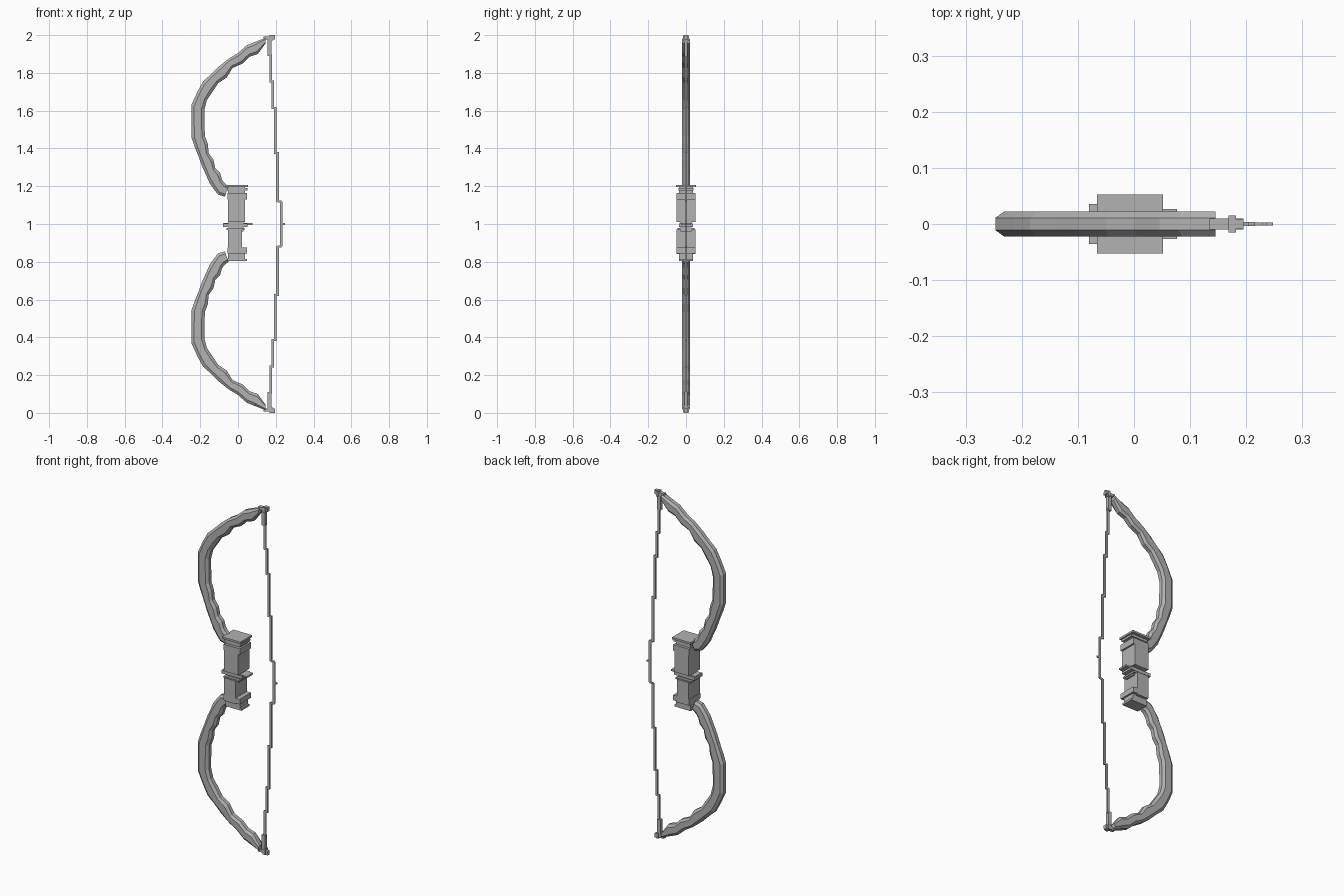
import bpy
import bmesh
from mathutils import Vector

cube = bpy.data.objects.get("Cube")
if cube:
    bpy.data.objects.remove(cube, do_unlink=True)

grey = bpy.data.materials.new("plain grey")
grey.use_nodes = True
COLOUR = (0.45, 0.45, 0.45, 1)
grey.diffuse_color = COLOUR
grey.node_tree.nodes["Principled BSDF"].inputs["Base Color"].default_value = COLOUR


def finish(name, bm):
    bmesh.ops.recalc_face_normals(bm, faces=bm.faces)
    mesh = bpy.data.meshes.new(name)
    bm.to_mesh(mesh)
    bm.free()
    mesh.materials.append(grey)
    obj = bpy.data.objects.new(name, mesh)
    bpy.context.collection.objects.link(obj)
    return obj


def box(name, x0, x1, z0, z1, half_y):
    bm = bmesh.new()
    bmesh.ops.create_cube(bm, size=1)
    for v in bm.verts:
        v.co = ((x0 + x1) / 2 + v.co.x * (x1 - x0), v.co.y * 2 * half_y,
                (z0 + z1) / 2 + v.co.z * (z1 - z0))
    return finish(name, bm)


def both_ends(name, x0, x1, z0, z1, half_y):
    box("upper_" + name, x0, x1, z0, z1, half_y)
    box("lower_" + name, x0, x1, 2 - z1, 2 - z0, half_y)


# Limb outline: outer edge point and inner edge point at each station
OUTER = [(-.07, 1.145), (-.105, 1.155), (-.125, 1.18), (-.15, 1.215), (-.165, 1.25), (-.19, 1.305),
         (-.21, 1.36), (-.23, 1.41), (-.247, 1.46), (-.247, 1.54), (-.247, 1.63),
         (-.215, 1.7), (-.185, 1.755), (-.14, 1.795), (-.10, 1.835),
         (-.05, 1.875), (0, 1.905), (.045, 1.945), (.08, 1.96), (.145, 1.985)]
INNER = [(-.05, 1.2), (-.07, 1.215), (-.085, 1.235), (-.095, 1.27), (-.12, 1.295), (-.13, 1.34),
         (-.155, 1.375), (-.16, 1.425), (-.175, 1.465), (-.178, 1.54), (-.178, 1.605),
         (-.165, 1.655), (-.135, 1.70), (-.105, 1.745), (-.06, 1.775),
         (-.03, 1.825), (.025, 1.85), (.06, 1.885), (.105, 1.90), (.145, 1.955)]


def limb(name, flip):
    bm = bmesh.new()
    rings = []
    for (ox, oz), (ix, iz) in zip(OUTER, INNER):
        a, b = Vector((ox, 0, oz)), Vector((ix, 0, iz))
        ring = []
        # Chamfered eight-sided section
        for t, y in ((0, -.011), (.22, -.022), (.78, -.022), (1, -.011),
                     (1, .011), (.78, .022), (.22, .022), (0, .011)):
            p = a.lerp(b, t)
            p.y = y
            if flip:
                p.z = 2 - p.z
            ring.append(bm.verts.new(p))
        rings.append(ring)
    for r, s in zip(rings, rings[1:]):
        for i in range(8):
            j = (i + 1) % 8
            bm.faces.new((r[i], r[j], s[j], s[i]))
    bm.faces.new(rings[0])
    bm.faces.new(rings[-1])
    finish(name, bm)


limb("upper_limb", False)
limb("lower_limb", True)

# Grip blocks and collars
box("upper_grip", -.053, .037, 1.01, 1.16, .051)
box("upper_grip_collar", -.055, .047, 1.13, 1.165, .051)
box("upper_grip_neck", -.053, .037, 1.16, 1.196, .036)
box("upper_grip_lip", -.058, .05, 1.178, 1.19, .04)
box("upper_grip_cap", -.066, .052, 1.195, 1.206, .053)
box("grip_core", -.05, .03, .96, 1.02, .03)
box("grip_guard", -.08, .05, .985, 1.003, .036)
box("grip_arrow_rest", -.078, .077, .996, 1.005, .027)
box("lower_grip_shelf", -.06, .035, .968, .978, .045)
box("lower_grip", -.053, .021, .84, .972, .051)
box("lower_grip_collar", -.055, .047, .845, .875, .051)
box("lower_grip_neck", -.053, .037, .81, .85, .036)
box("lower_grip_cap", -.055, .047, .803, .815, .036)

# Limb tips
both_ends("tip_block", .135, .195, 1.976, 1.992, .01)
both_ends("tip_pin", .168, .182, 1.968, 1.998, .015)
both_ends("tip_end", .168, .195, 1.985, 2, .008)
both_ends("string_loop", .157, .178, 1.89, 1.98, .009)

# Stepped string
for k, (x, z0, z1) in enumerate([(.173, 1.75, 1.9), (.184, 1.61, 1.76),
                                 (.197, 1.37, 1.62), (.209, 1.12, 1.38)]):
    both_ends("string_%d" % (k + 1), x - .007, x + .007, z0, z1, .004)
box("string_centre", .222, .236, .88, 1.12, .003)
both_ends("string_step", .21, .23, 1.115, 1.125, .003)
box("string_nock", .232, .248, .995, 1.005, .003)
